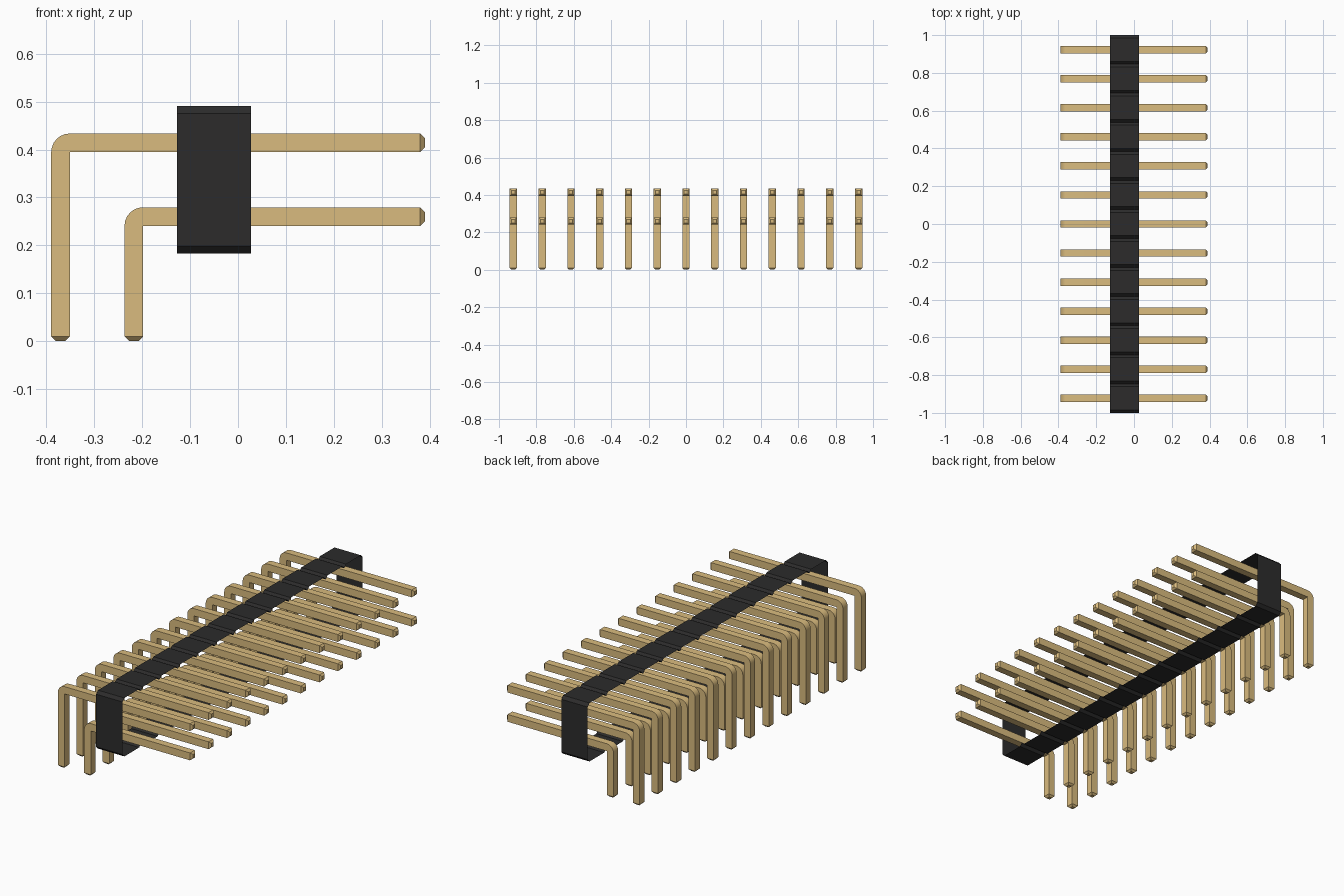
import bpy, bmesh, math
from mathutils import Vector

if "Cube" in bpy.data.objects:
    bpy.data.objects.remove(bpy.data.objects["Cube"], do_unlink=True)

COUNT = 13
PITCH = 2 / COUNT
WIDTH = 0.0388          # square pin thickness
TIP = WIDTH / 4         # taper length at the pin ends


def make_material(name, color):
    mat = bpy.data.materials.new(name)
    mat.use_nodes = True
    mat.diffuse_color = color
    mat.node_tree.nodes["Principled BSDF"].inputs["Base Color"].default_value = color
    return mat


black = make_material("black plastic", (0.025, 0.0245, 0.0245, 1))
gold = make_material("gold metal", (0.70, 0.50, 0.21, 1))


def finish(bm, name, mat):
    mesh = bpy.data.meshes.new(name)
    bm.to_mesh(mesh)
    bm.free()
    mesh.materials.append(mat)
    obj = bpy.data.objects.new(name, mesh)
    bpy.context.collection.objects.link(obj)
    return obj


def build_housing():
    """Thin open sleeve with a chamfered notch between every two cells."""
    x0, x1, z0, z1, c = -0.127, 0.027, 0.183, 0.491, 0.0154
    top, bottom = [], []
    for i in range(COUNT):
        a = -1 + i * PITCH
        b = a + PITCH
        steps = [(a, c), (a + c, 0), (b - c, 0)]
        if i == COUNT - 1:
            steps.append((b, c))
        top += [(y, z1 - d) for y, d in steps]
        bottom += [(y, z0 + d) for y, d in steps]
    outline = top + bottom[::-1]
    bm = bmesh.new()
    rings = [[bm.verts.new((x, y, z)) for y, z in outline] for x in (x0, x1)]
    n = len(outline)
    for i in range(n):
        j = (i + 1) % n
        bm.faces.new((rings[0][i], rings[0][j], rings[1][j], rings[1][i]))
    bmesh.ops.recalc_face_normals(bm, faces=bm.faces[:])
    return finish(bm, "housing", black)


def build_pin(name, left, height):
    """Right-angle square pin: rounded outer bend, tapered tips."""
    right = 0.39 - TIP
    half = WIDTH / 2
    outline = [(right, height - half), (right, height + half)]
    cx, cz = left + WIDTH, height - half
    for k in range(7):
        t = math.radians(90 + 15 * k)
        outline.append((cx + WIDTH * math.cos(t), cz + WIDTH * math.sin(t)))
    outline += [(left, TIP), (left + WIDTH, TIP), (cx, cz)]

    bm = bmesh.new()
    side = bm.faces.new([bm.verts.new((x, -half, z)) for x, z in outline])
    swept = bmesh.ops.extrude_face_region(bm, geom=[side])["geom"]
    bmesh.ops.translate(bm, vec=(0, WIDTH, 0),
                        verts=[v for v in swept if isinstance(v, bmesh.types.BMVert)])
    bmesh.ops.recalc_face_normals(bm, faces=bm.faces[:])

    # Taper both free ends
    for direction in (Vector((1, 0, 0)), Vector((0, 0, -1))):
        end = max((f for f in bm.faces if f.normal.dot(direction) > 0.99),
                  key=lambda f: f.calc_center_median().dot(direction))
        center = end.calc_center_median()
        cap = bmesh.ops.extrude_discrete_faces(bm, faces=[end])["faces"][0]
        for v in cap.verts:
            v.co = center + (v.co - center) * 0.5 + direction * TIP
        bm.normal_update()
    bmesh.ops.recalc_face_normals(bm, faces=bm.faces[:])
    return finish(bm, name, gold)


housing = build_housing()

# Two rows of pins, nested one inside the other
for name, left, height in (("upper_pin", -0.39, 0.414), ("lower_pin", -0.237, 0.26)):
    pin = build_pin(name, left, height)
    bpy.ops.object.select_all(action='DESELECT')
    pin.select_set(True)
    bpy.context.view_layer.objects.active = pin
    bpy.ops.object.shade_smooth_by_angle(angle=math.radians(30))
    for i in range(COUNT):
        obj = pin if i == 0 else pin.copy()
        if i:
            bpy.context.collection.objects.link(obj)
        obj.name = f"{name}_{i + 1}"
        obj.location.y = (i - (COUNT - 1) / 2) * PITCH
